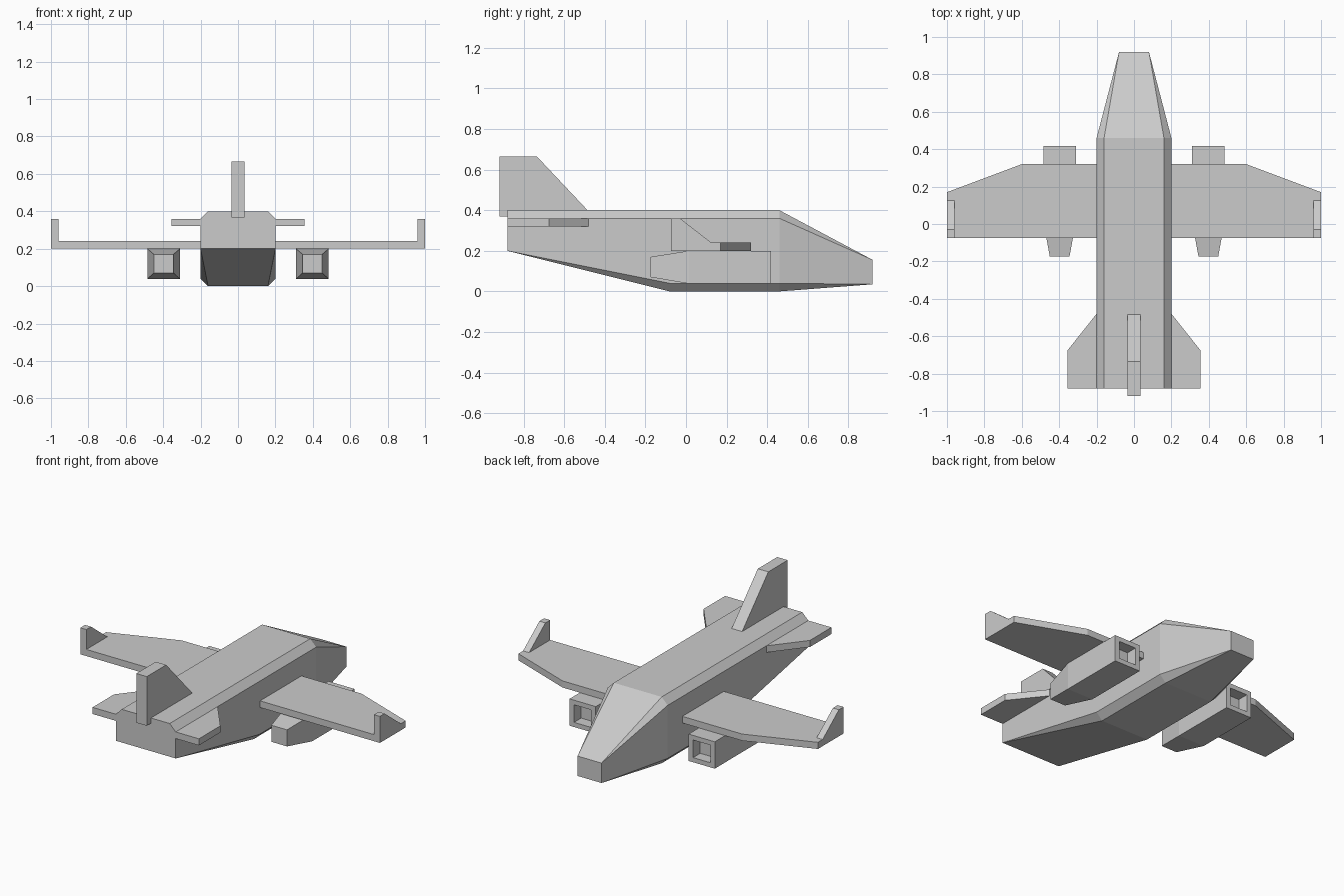
import bpy, bmesh

if "Cube" in bpy.data.objects:
    bpy.data.objects.remove(bpy.data.objects["Cube"])


def make_object(name, bm, mirror):
    bmesh.ops.remove_doubles(bm, verts=bm.verts, dist=0.0005)
    bmesh.ops.recalc_face_normals(bm, faces=bm.faces)
    mesh = bpy.data.meshes.new(name)
    bm.to_mesh(mesh)
    bm.free()
    obj = bpy.data.objects.new(name, mesh)
    bpy.context.collection.objects.link(obj)
    if mirror:
        obj.modifiers.new("mirror", 'MIRROR').use_mirror_merge = False
    return obj


def loft(name, rings, mirror=False):
    """Skin equal-length rings of points and cap both ends."""
    bm = bmesh.new()
    loops = [[bm.verts.new(p) for p in ring] for ring in rings]
    n = len(loops[0])
    for a, b in zip(loops, loops[1:]):
        for i in range(n):
            j = (i + 1) % n
            bm.faces.new((a[i], a[j], b[j], b[i]))
    bm.faces.new(loops[0])
    bm.faces.new(loops[-1])
    return make_object(name, bm, mirror)


def plate_z(name, outline, z0, z1):
    """Flat mirrored plate from an (x, y) outline."""
    loft(name, [[(x, y, z) for x, y in outline] for z in (z0, z1)], True)


def plate_x(name, outline, x0, x1, mirror=False):
    """Upright plate from a (y, z) outline."""
    loft(name, [[(x, y, z) for y, z in outline] for x in (x0, x1)], mirror)


def section(y, w, z0, z1, bottom, top):
    """Chamfered rectangle; a zero chamfer collapses to a plain corner."""
    half = [(w - bottom, z0), (w, z0 + bottom), (w, z1 - top), (w - top, z1)]
    return [(x, y, z) for x, z in half] + [(-x, y, z) for x, z in reversed(half)]


def rect(y, x0, x1, z0, z1):
    return [(x0, y, z0), (x1, y, z0), (x1, y, z1), (x0, y, z1)]


# Fuselage: tail end, belly break, nose start, blunt nose
loft("fuselage", [
    section(-0.88, 0.2, 0.2, 0.4, 0, 0.04),
    section(-0.08, 0.2, 0.0, 0.4, 0.04, 0.04),
    section(0.46, 0.2, 0.0, 0.4, 0.04, 0.04),
    section(0.92, 0.08, 0.035, 0.155, 0, 0),
])

# Main wings and winglets
plate_z("wings", [(0.2, -0.075), (1, -0.075), (1, 0.17), (0.6, 0.32), (0.2, 0.32)], 0.2, 0.24)
plate_x("winglets", [(-0.075, 0.24), (0.125, 0.24), (-0.03, 0.36), (-0.075, 0.36)], 0.96, 1, True)

# Tail surfaces
plate_z("tailplanes", [(0.2, -0.88), (0.355, -0.88), (0.355, -0.675), (0.2, -0.48)], 0.32, 0.36)
plate_x("tail_fin", [(-0.92, 0.368), (-0.455, 0.368), (-0.735, 0.665), (-0.92, 0.665)], -0.035, 0.035)

# Engines: tapered exhaust, box body, recessed intake
loft("engines", [
    rect(-0.175, 0.345, 0.45, 0.07, 0.17),
    rect(0.015, 0.31, 0.485, 0.038, 0.2),
    rect(0.418, 0.31, 0.485, 0.038, 0.2),
    rect(0.418, 0.34, 0.455, 0.066, 0.172),
    rect(0.35, 0.34, 0.455, 0.066, 0.172),
], True)
